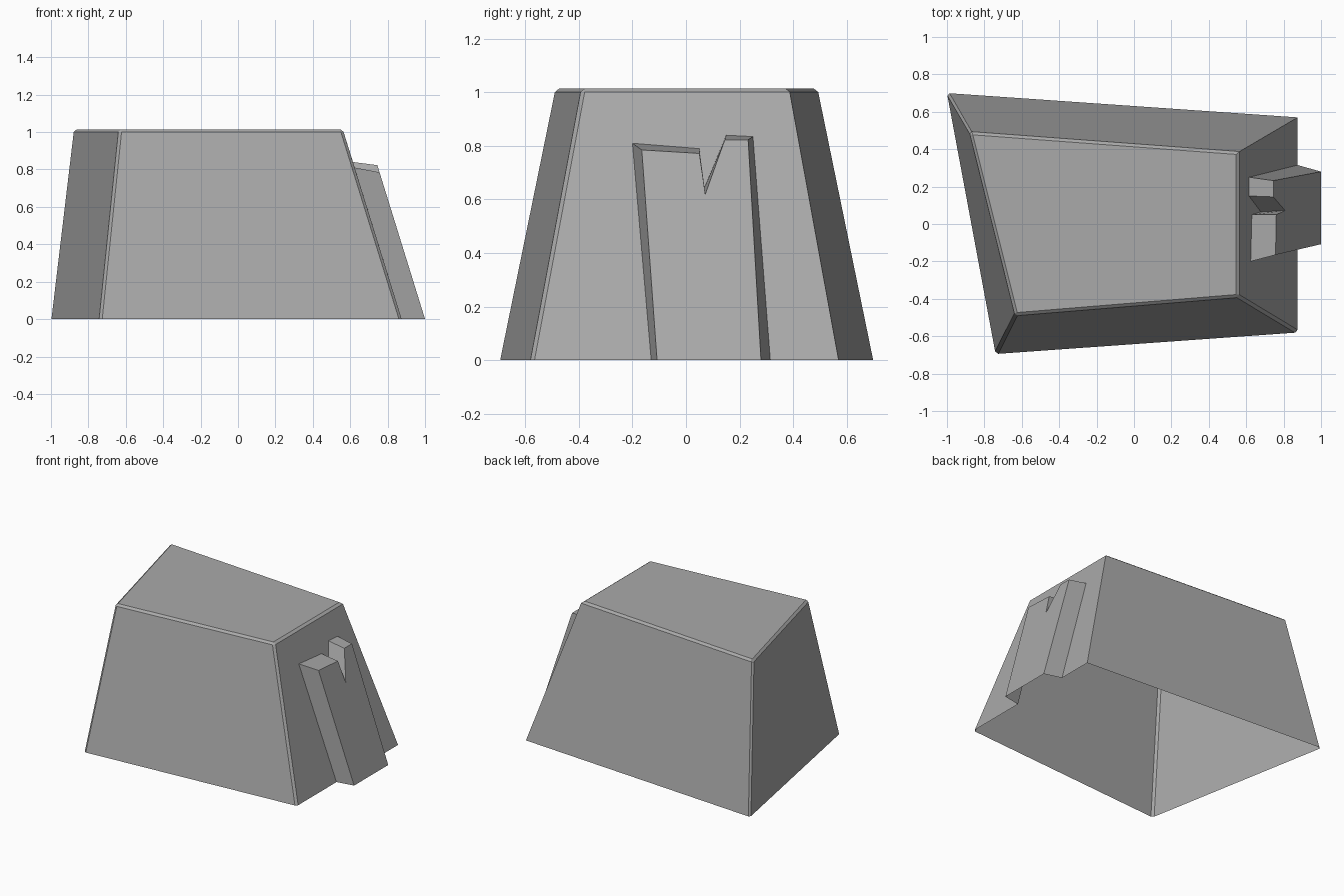
import bpy
import bmesh

if "Cube" in bpy.data.objects:
    bpy.data.objects.remove(bpy.data.objects["Cube"], do_unlink=True)

grey = bpy.data.materials.new("mid grey")
grey.use_nodes = True
grey.diffuse_color = (0.4, 0.4, 0.4, 1)
grey.node_tree.nodes["Principled BSDF"].inputs["Base Color"].default_value = (0.4, 0.4, 0.4, 1)

HEIGHT = 1.015


def on_wall(y, z, lift=0.0):
    """Point on the sloping +x wall, pushed outwards by lift."""
    return (0.875 + lift - 0.31 * z, y, z)


def finish(bm, name):
    mesh = bpy.data.meshes.new(name)
    bm.to_mesh(mesh)
    bm.free()
    mesh.materials.append(grey)
    obj = bpy.data.objects.new(name, mesh)
    bpy.context.collection.objects.link(obj)
    return obj


# Panel outline as (y, z), from its lower -y end round the notch to the +y end
foot = [(-0.13, 0), (-0.2, 0.81), (0.05, 0.79), (0.065, 0.635),
        (0.15, 0.84), (0.25, 0.835), (0.315, 0)]
crest = [(-0.108, 0), (-0.165, 0.785), (0.05, 0.772), (0.072, 0.62),
         (0.145, 0.823), (0.232, 0.823), (0.28, 0)]

# Body: tapered shell, open underneath, with an opening behind the panel
bm = bmesh.new()
base = [bm.verts.new((x, y, 0)) for x, y in
        [(-0.74, -0.695), (0.875, -0.58), (0.875, 0.57), (-1.0, 0.7)]]
top = [bm.verts.new((x, y, HEIGHT)) for x, y in
       [(-0.635, -0.488), (0.56, -0.39), (0.56, 0.385), (-0.88, 0.492)]]
opening = [bm.verts.new(on_wall(y, z)) for y, z in foot]
bm.faces.new(top)
for i in range(4):
    j = (i + 1) % 4
    lower = [base[i]] + (opening if i == 1 else []) + [base[j]]
    bm.faces.new(lower + [top[j], top[i]])

# Narrow bevel on the top rim and three of the corners
rim = [bm.edges.get((top[i], top[(i + 1) % 4])) for i in range(4)]
corners = [bm.edges.get((base[i], top[i])) for i in (0, 1, 3)]
bmesh.ops.bevel(bm, geom=rim + corners, offset=0.014, offset_type='OFFSET',
                segments=1, affect='EDGES', clamp_overlap=True)
finish(bm, "body")

# Raised notched panel on the +x wall
bm = bmesh.new()
inner = [bm.verts.new(on_wall(y, z)) for y, z in foot]
outer = [bm.verts.new(on_wall(y, z, 0.125)) for y, z in crest]
bm.faces.new(outer[::-1])
for a, b, c, d in zip(inner, inner[1:], outer[1:], outer):
    bm.faces.new((a, b, c, d))
bmesh.ops.recalc_face_normals(bm, faces=bm.faces)
if max(bm.faces, key=lambda f: len(f.verts)).normal.x < 0:
    bmesh.ops.reverse_faces(bm, faces=bm.faces)
finish(bm, "notched_panel")
